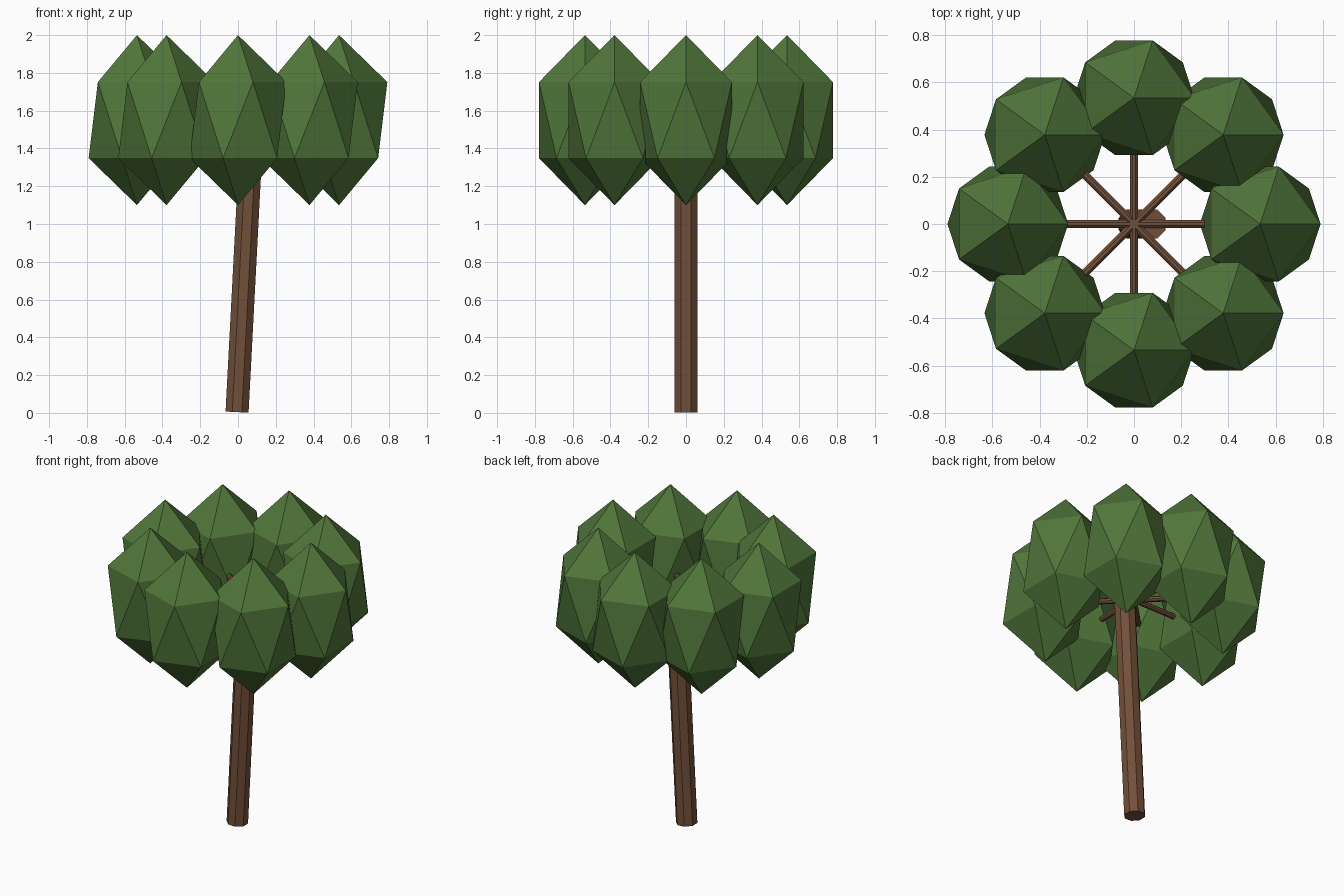
import bpy
from math import pi, sin, cos, radians

if "Cube" in bpy.data.objects:
    bpy.data.objects.remove(bpy.data.objects["Cube"])


def material(name, color):
    m = bpy.data.materials.new(name)
    m.diffuse_color = color
    m.use_nodes = True
    m.node_tree.nodes["Principled BSDF"].inputs["Base Color"].default_value = m.diffuse_color
    return m


BARK = material("bark", (0.17, 0.08, 0.042, 1))
LEAF = material("leaf", (0.08, 0.18, 0.042, 1))


def finish(name, mat):
    ob = bpy.context.object
    ob.name = name
    ob.data.materials.append(mat)
    return ob


def rod(name, radius, length, center, rotation):
    # eight-sided rod, turned so a flat side faces each axis
    bpy.ops.mesh.primitive_cylinder_add(vertices=8, radius=radius, depth=length)
    ob = finish(name, BARK)
    for v in ob.data.vertices:
        x, y = v.co.x, v.co.y
        c, s = cos(pi / 8), sin(pi / 8)
        v.co.x, v.co.y = c * x - s * y, s * x + c * y
    ob.location = center
    ob.rotation_euler = rotation


# Leaning trunk
TILT = radians(3)
LENGTH = 1.5
rod("trunk", 0.066, LENGTH,
    (-0.005 + LENGTH / 2 * sin(TILT), 0, 0.004 + LENGTH / 2 * cos(TILT)), (0, TILT, 0))

# Four crossing branches, each reaching two opposite leaf clumps
for i in range(4):
    rod(f"branch_{i + 1}", 0.018, 1.06, (0, 0, 1.5), (0, pi / 2, i * pi / 4))

# Ring of eight stretched icosahedron leaf clumps
for i in range(8):
    a = i * pi / 4
    bpy.ops.mesh.primitive_ico_sphere_add(
        subdivisions=1, radius=1, location=(0.535 * cos(a), 0.535 * sin(a), 1.55))
    finish(f"leaf_clump_{i + 1}", LEAF).scale = (0.286, 0.286, 0.45)
